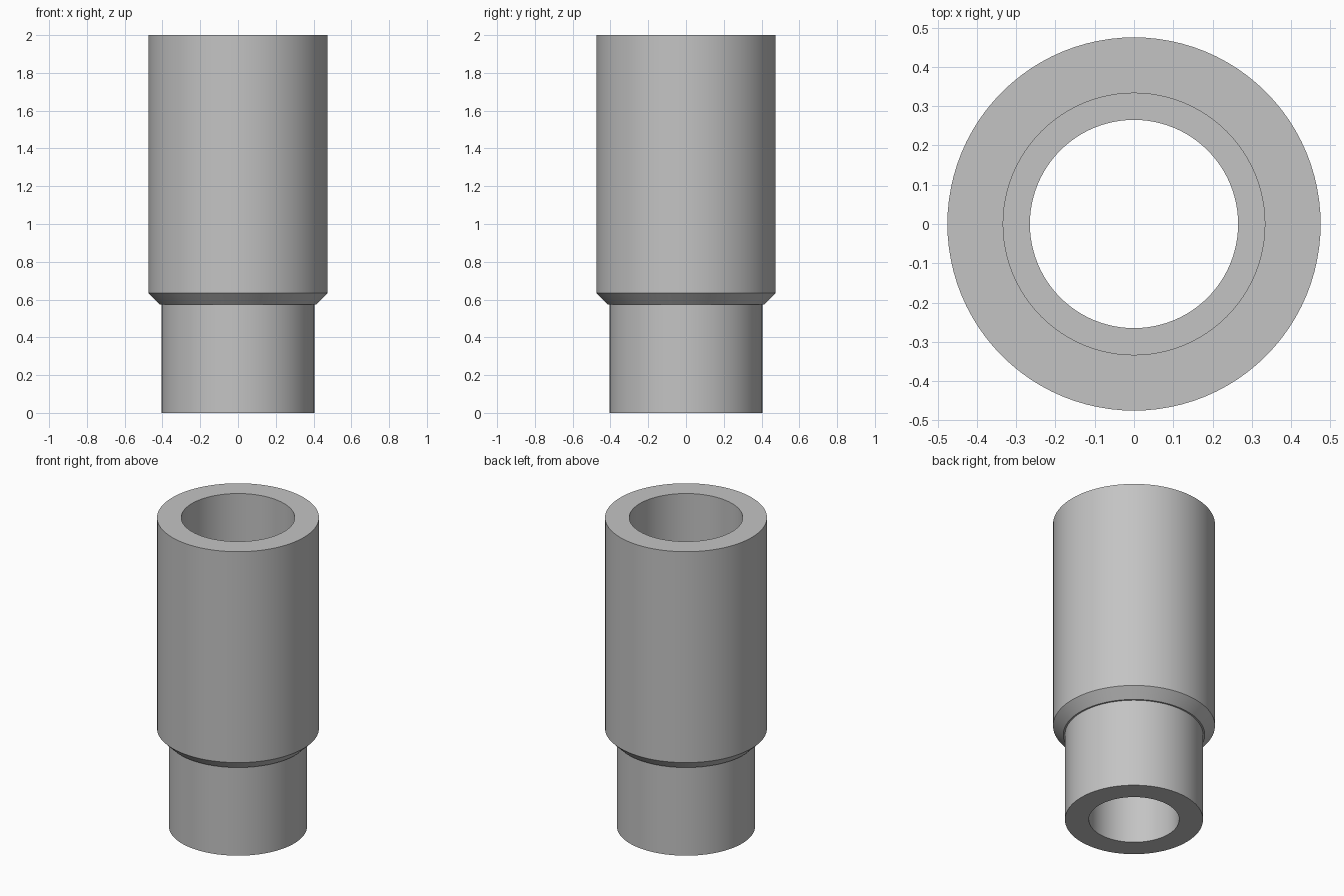
import bpy, bmesh
from math import radians, tau
from mathutils import Matrix, Vector

cube = bpy.data.objects.get("Cube")
if cube:
    bpy.data.objects.remove(cube, do_unlink=True)

SIDES = 96

grey = bpy.data.materials.new("plain grey")
grey.use_nodes = True
colour = (0.55, 0.55, 0.55, 1)
grey.diffuse_color = colour
grey.node_tree.nodes["Principled BSDF"].inputs["Base Color"].default_value = colour


def lathe(name, profile):
    """Turn a closed (radius, height) profile around the z axis."""
    bm = bmesh.new()
    rings = []
    for r, z in profile:
        start = Vector((r, 0, z))
        rings.append([bm.verts.new(Matrix.Rotation(tau * i / SIDES, 3, "Z") @ start)
                      for i in range(SIDES)])
    for a, b in zip(rings, rings[1:] + rings[:1]):
        for i in range(SIDES):
            j = (i + 1) % SIDES
            bm.faces.new((a[i], a[j], b[j], b[i]))
    bmesh.ops.recalc_face_normals(bm, faces=bm.faces)
    mesh = bpy.data.meshes.new(name)
    bm.to_mesh(mesh)
    bm.free()
    mesh.materials.append(grey)
    obj = bpy.data.objects.new(name, mesh)
    bpy.context.collection.objects.link(obj)
    bpy.ops.object.select_all(action="DESELECT")
    obj.select_set(True)
    bpy.context.view_layer.objects.active = obj
    bpy.ops.object.shade_smooth_by_angle(angle=radians(30))
    return obj


# Stepped sleeve: narrow spigot, small ledge, chamfer, wide socket, stepped bore
lathe("stepped_sleeve", [
    (0.265, 0), (0.405, 0),          # bottom rim
    (0.405, 0.575), (0.415, 0.575),  # spigot wall and ledge
    (0.475, 0.635), (0.475, 2),      # chamfer and socket wall
    (0.333, 2),                      # top rim
    (0.333, 0.6), (0.265, 0.6),      # wide bore and inner shoulder
])
